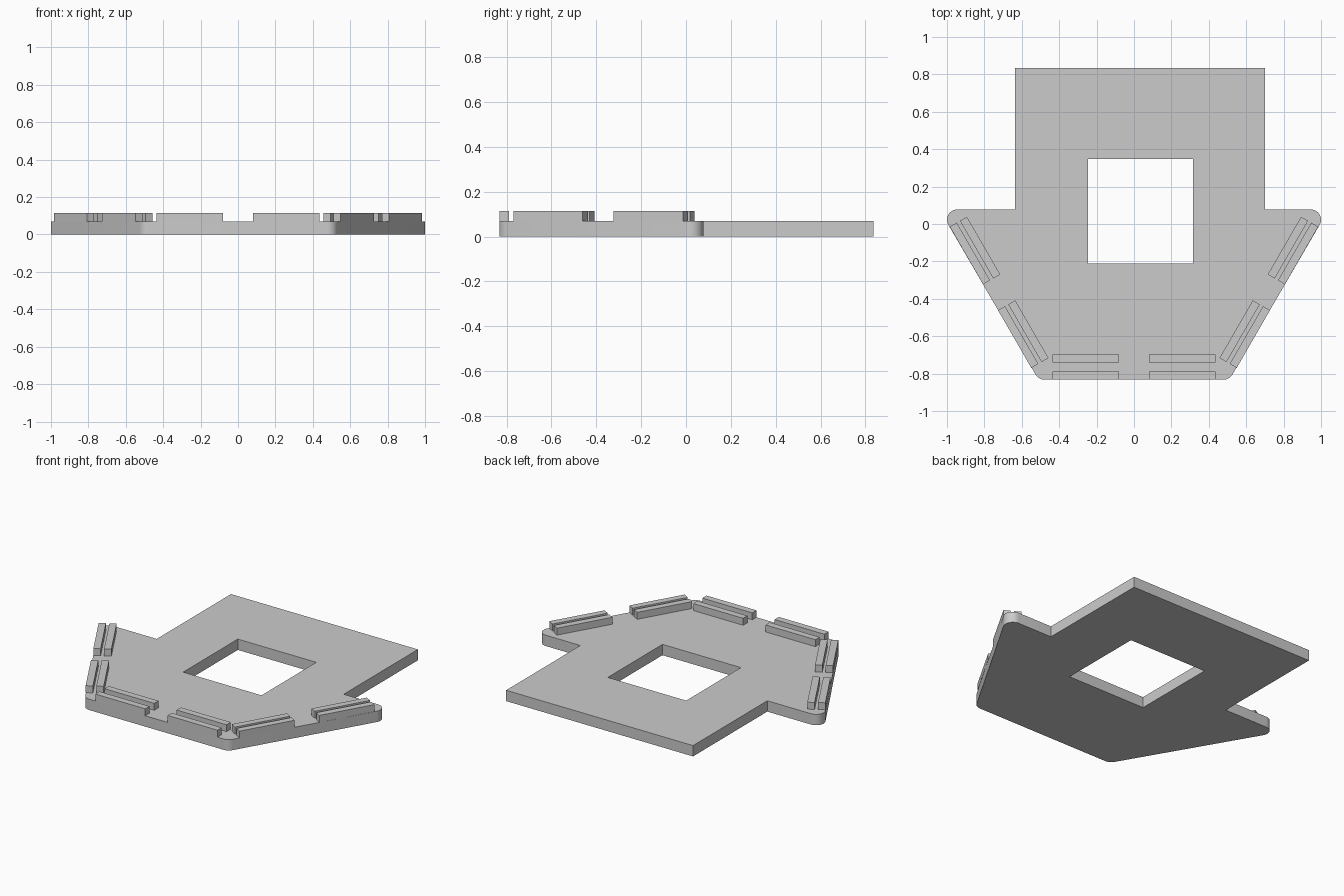
import bpy, bmesh
from math import cos, sin, radians
from mathutils import Matrix, Vector

if "Cube" in bpy.data.objects:
    bpy.data.objects.remove(bpy.data.objects["Cube"])

grey = bpy.data.materials.new("plain grey")
grey.use_nodes = True
colour = (0.6, 0.6, 0.6, 1)
grey.diffuse_color = colour
grey.node_tree.nodes["Principled BSDF"].inputs["Base Color"].default_value = colour

THICK, TOP, RADIUS = 0.07, 0.115, 0.055
BACK, FRONT = 0.078, -0.832


def finish(bm, name):
    bmesh.ops.recalc_face_normals(bm, faces=bm.faces[:])
    mesh = bpy.data.meshes.new(name)
    bm.to_mesh(mesh)
    bm.free()
    mesh.materials.append(grey)
    obj = bpy.data.objects.new(name, mesh)
    bpy.context.collection.objects.link(obj)
    return obj


def arc(x, y, start, end, steps=10):
    angles = [radians(start + (end - start) * i / steps) for i in range(steps + 1)]
    return [(x + RADIUS * cos(a), y + RADIUS * sin(a)) for a in angles]


# Base plate: rounded trapezoid with an offset rectangular tab and a square opening
right = arc(0.479, FRONT + RADIUS, -90, -30) + arc(1 - RADIUS, BACK - RADIUS, -30, 90)
left = [(-x, y) for x, y in reversed(right)]
tab = [(0.70, BACK), (0.70, 0.835), (-0.635, 0.835), (-0.635, BACK)]
opening = [(-0.245, -0.21), (0.315, -0.21), (0.315, 0.348), (-0.245, 0.348)]

bm = bmesh.new()
for loop in (right + tab + left, opening):
    verts = [bm.verts.new((x, y, 0)) for x, y in loop]
    for i, v in enumerate(verts):
        bm.edges.new((verts[i - 1], v))
bmesh.ops.triangle_fill(bm, edges=bm.edges[:], use_beauty=True, use_dissolve=False)
extruded = bmesh.ops.extrude_face_region(bm, geom=bm.faces[:], use_keep_orig=True)
raised = [g for g in extruded["geom"] if isinstance(g, bmesh.types.BMVert)]
bmesh.ops.translate(bm, verts=raised, vec=(0, 0, THICK))
plate = finish(bm, "base_plate")
bpy.context.view_layer.objects.active = plate
plate.select_set(True)
bpy.ops.object.shade_smooth_by_angle(angle=radians(30))


# Paired ridges along each outer edge, forming a slot between them
def ridge(name, edge_centre, angle, along, inset):
    length, width, height = 0.356, 0.043, TOP - THICK
    place = (Matrix.Translation(edge_centre) @ Matrix.Rotation(radians(angle), 4, "Z")
             @ Matrix.Translation((along, inset + width / 2, THICK + height / 2))
             @ Matrix.Diagonal((length, width, height, 1)))
    bm = bmesh.new()
    bmesh.ops.create_cube(bm, size=1, matrix=place)
    finish(bm, name)


edges = [("front", Vector((0, FRONT, 0)), 0, 0.092),
         ("left", Vector((0.767, -0.392, 0)), 60, 0.063),
         ("right", Vector((-0.767, -0.392, 0)), -60, 0.063)]
for side, centre, angle, inner in edges:
    for end, along in (("a", -0.258), ("b", 0.258)):
        ridge(f"{side}_outer_ridge_{end}", centre, angle, along, 0)
        ridge(f"{side}_inner_ridge_{end}", centre, angle, along, inner)
